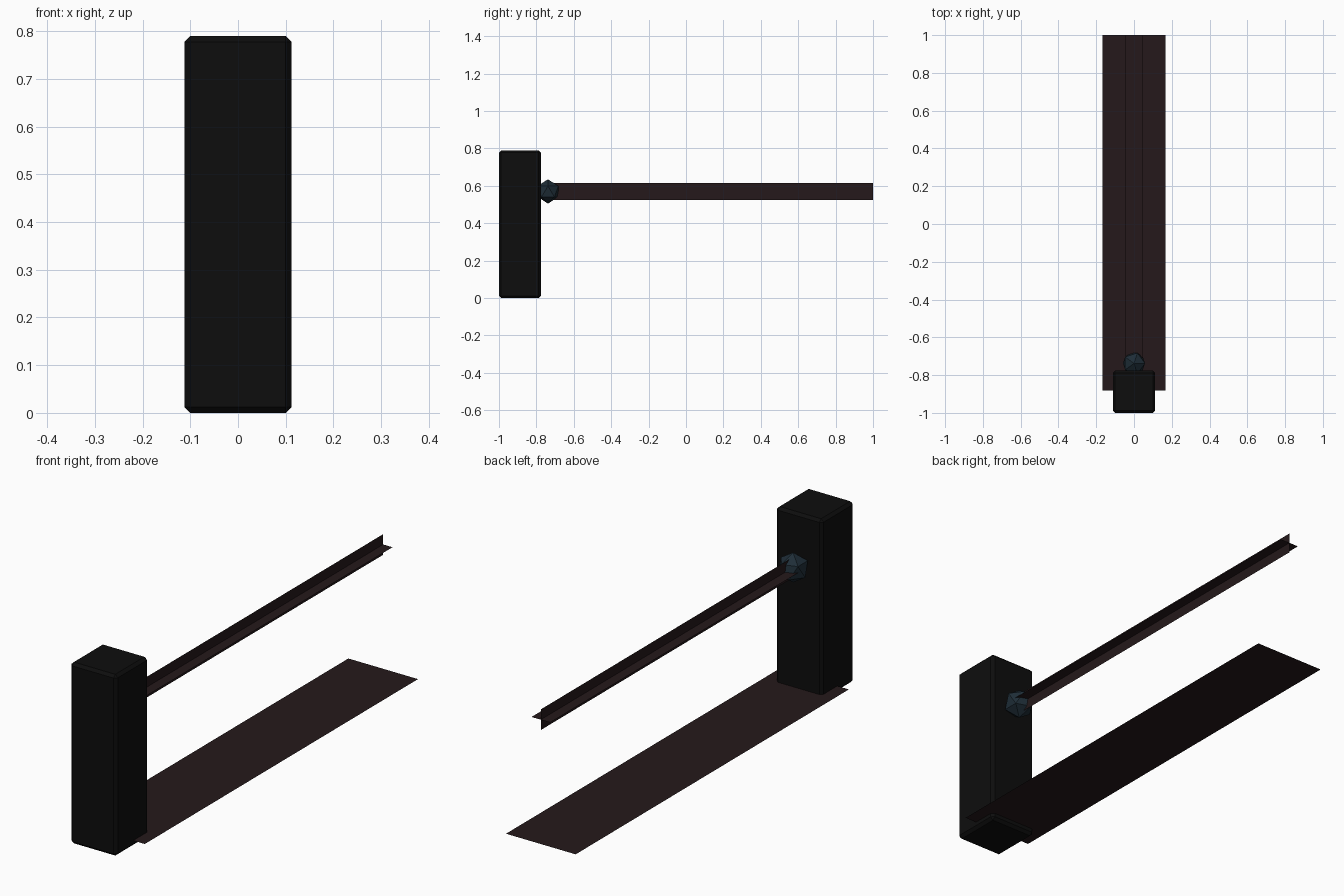
import bpy, bmesh
from mathutils import Matrix

if "Cube" in bpy.data.objects:
    bpy.data.objects.remove(bpy.data.objects["Cube"])


def material(name, rgb):
    m = bpy.data.materials.new(name)
    m.diffuse_color = (*rgb, 1)
    m.use_nodes = True
    m.node_tree.nodes["Principled BSDF"].inputs["Base Color"].default_value = m.diffuse_color
    return m


def add_object(name, bm, mat):
    me = bpy.data.meshes.new(name)
    bm.to_mesh(me)
    bm.free()
    me.materials.append(mat)
    ob = bpy.data.objects.new(name, me)
    bpy.context.collection.objects.link(ob)
    return ob


def add_strip(bm, a, b, y0, y1):
    """Flat strip whose cross-section runs from a to b in (x, z)."""
    corners = [(a[0], y0, a[1]), (b[0], y0, b[1]), (b[0], y1, b[1]), (a[0], y1, a[1])]
    bm.faces.new([bm.verts.new(c) for c in corners])


black = material("black", (0.004, 0.004, 0.004))
brown = material("dark_brown", (0.018, 0.0095, 0.0105))
blue = material("dark_blue", (0.013, 0.026, 0.038))

# Chamfered post
bm = bmesh.new()
bmesh.ops.create_cube(bm, size=1, matrix=Matrix.Translation((0, -0.888, 0.395))
                      @ Matrix.Diagonal((0.224, 0.224, 0.79, 1)))
bmesh.ops.bevel(bm, geom=bm.edges[:], offset=0.012, segments=1, affect='EDGES')
add_object("post", bm, black)

# Faceted emitter ball on the post's back face
bm = bmesh.new()
bmesh.ops.create_icosphere(bm, subdivisions=1, radius=0.065,
                           matrix=Matrix.Translation((0, -0.738, 0.57)))
add_object("emitter_ball", bm, blue)

# Beam of two crossed strips
bm = bmesh.new()
add_strip(bm, (-0.045, 0.57), (0.045, 0.57), -0.735, 1)
add_strip(bm, (0, 0.525), (0, 0.615), -0.735, 1)
add_object("beam", bm, brown)

# Glow strip near the ground
bm = bmesh.new()
add_strip(bm, (-0.168, 0.028), (0.168, 0.028), -0.882, 1)
add_object("ground_strip", bm, brown)
